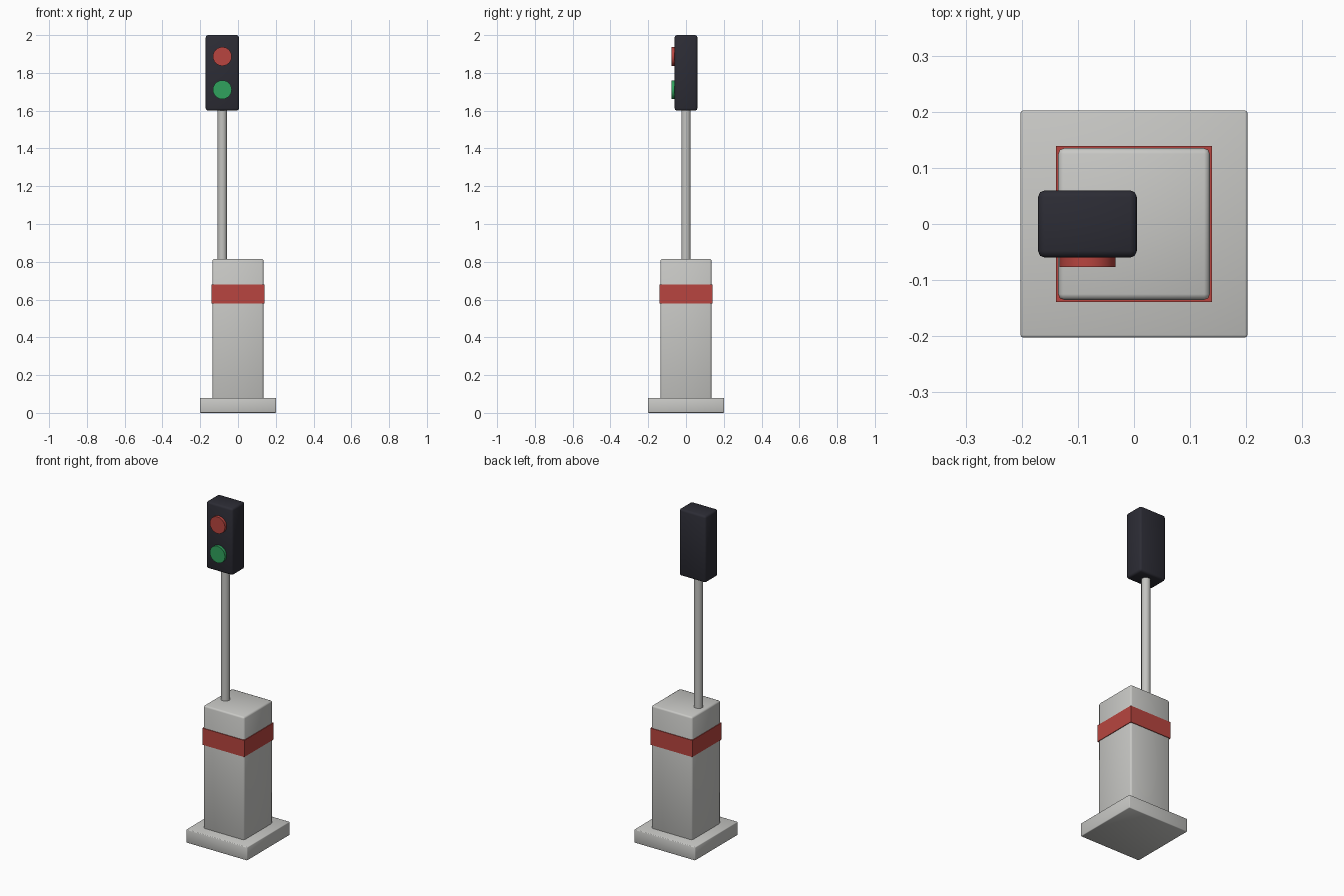
import bpy
import math

cube = bpy.data.objects.get("Cube")
if cube:
    bpy.data.objects.remove(cube, do_unlink=True)


def material(name, r, g, b):
    mat = bpy.data.materials.new(name)
    mat.use_nodes = True
    mat.diffuse_color = (r, g, b, 1)
    bsdf = next(n for n in mat.node_tree.nodes if n.type == "BSDF_PRINCIPLED")
    bsdf.inputs["Base Color"].default_value = (r, g, b, 1)
    return mat


concrete = material("concrete grey", 0.58, 0.58, 0.56)
metal = material("metal grey", 0.55, 0.55, 0.53)
dark = material("housing black", 0.025, 0.025, 0.035)
red = material("signal red", 0.48, 0.06, 0.05)
green = material("signal green", 0.03, 0.36, 0.11)


def finish(name, mat):
    obj = bpy.context.object
    obj.name = name
    obj.data.materials.append(mat)
    return obj


def box(name, mat, x, half_x, half_y, bottom, top, bevel=0):
    bpy.ops.mesh.primitive_cube_add(size=2, location=(x, 0, (bottom + top) / 2))
    obj = finish(name, mat)
    obj.scale = (half_x, half_y, (top - bottom) / 2)
    bpy.ops.object.transform_apply(location=False, rotation=False, scale=True)
    if bevel:
        mod = obj.modifiers.new("soft edges", "BEVEL")
        mod.width = bevel
        mod.segments = 2
        bpy.ops.object.modifier_apply(modifier=mod.name)
        bpy.ops.object.shade_smooth_by_angle(angle=math.radians(50))


def cylinder(name, mat, radius, depth, location, tilt=0):
    bpy.ops.mesh.primitive_cylinder_add(
        vertices=24, radius=radius, depth=depth,
        location=location, rotation=(tilt, 0, 0))
    finish(name, mat)
    bpy.ops.object.shade_smooth_by_angle(angle=math.radians(40))


# Pedestal with a painted band
box("base_plate", concrete, 0, 0.202, 0.202, 0, 0.08, 0.004)
box("pedestal", concrete, 0, 0.135, 0.135, 0.07, 0.815, 0.01)
box("warning_band", red, 0, 0.139, 0.139, 0.58, 0.68)

# Pole and signal head, set off to one side
SIDE = -0.083
cylinder("pole", metal, 0.025, 0.82, (SIDE, 0, 1.21))
box("signal_housing", dark, SIDE, 0.088, 0.06, 1.6, 2.0, 0.012)

# Lamps on the front of the housing
for name, mat, z in (("red_lamp", red, 1.887), ("green_lamp", green, 1.711)):
    cylinder(name, mat, 0.05, 0.03, (SIDE, -0.062, z), math.pi / 2)
